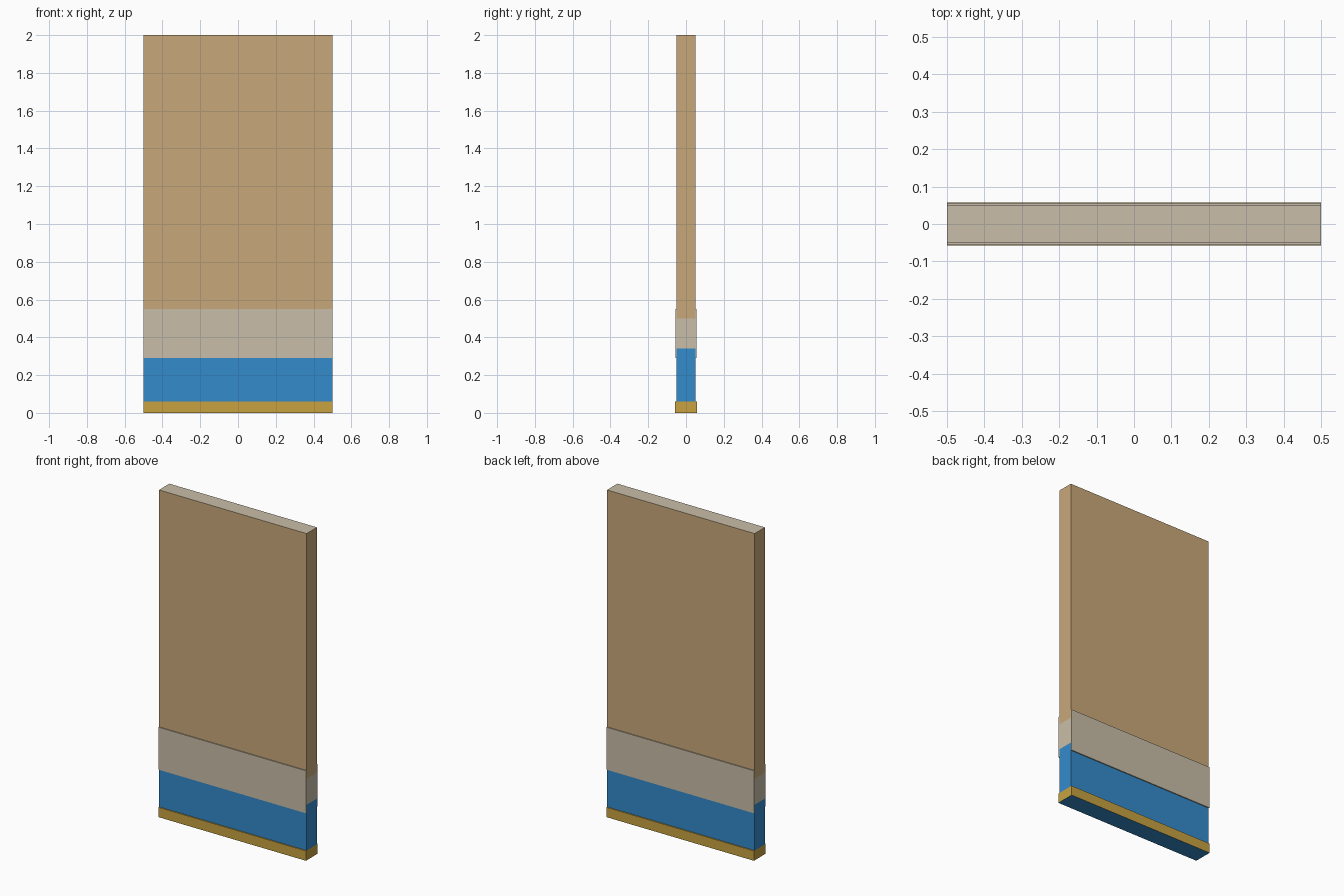
import bpy
import bmesh

if "Cube" in bpy.data.objects:
    bpy.data.objects.remove(bpy.data.objects["Cube"])


def material(name, hex_code):
    srgb = [int(hex_code[i:i + 2], 16) / 255 for i in (0, 2, 4)]
    lin = [c / 12.92 if c <= 0.04045 else ((c + 0.055) / 1.055) ** 2.4 for c in srgb]
    m = bpy.data.materials.new(name)
    m.diffuse_color = (*lin, 1)
    m.use_nodes = True
    m.node_tree.nodes["Principled BSDF"].inputs["Base Color"].default_value = m.diffuse_color
    return m


TAN = material("tan", "C9A97A")
BEIGE = material("beige", "C9BEA8")
BLUE = material("blue", "348BCB")
GOLD = material("gold", "C8A240")


def box(name, y0, y1, z0, z1, mat, cap=None, cap_dir=0):
    """Full-width box; faces pointing along cap_dir (+1 up, -1 down) use cap."""
    bm = bmesh.new()
    bmesh.ops.create_cube(bm, size=1)
    for v in bm.verts:
        v.co.y = y1 if v.co.y > 0 else y0
        v.co.z = z1 if v.co.z > 0 else z0
    bm.normal_update()
    me = bpy.data.meshes.new(name)
    me.materials.append(mat)
    if cap:
        me.materials.append(cap)
        for f in bm.faces:
            if f.normal.z * cap_dir > 0.5:
                f.material_index = 1
    bm.to_mesh(me)
    bm.free()
    ob = bpy.data.objects.new(name, me)
    bpy.context.collection.objects.link(ob)
    return ob


CORE, BAND, TRIM = 0.05, 0.056, 0.057

# Stacked wall core
box("upper_wall", -CORE, CORE, 0.50, 2.00, TAN, BEIGE, 1)
box("middle_wall", -CORE, CORE, 0.34, 0.50, BEIGE)
box("lower_wall", -CORE, CORE, 0.06, 0.34, BLUE)

# Base trim wraps both faces, with a blue underside
box("base_trim", -TRIM, TRIM, 0.00, 0.06, GOLD, BLUE, -1)

# Raised bands on the front and back
box("front_band", -BAND, -CORE, 0.29, 0.55, BEIGE)
box("back_band", CORE, BAND, 0.29, 0.55, BEIGE)
